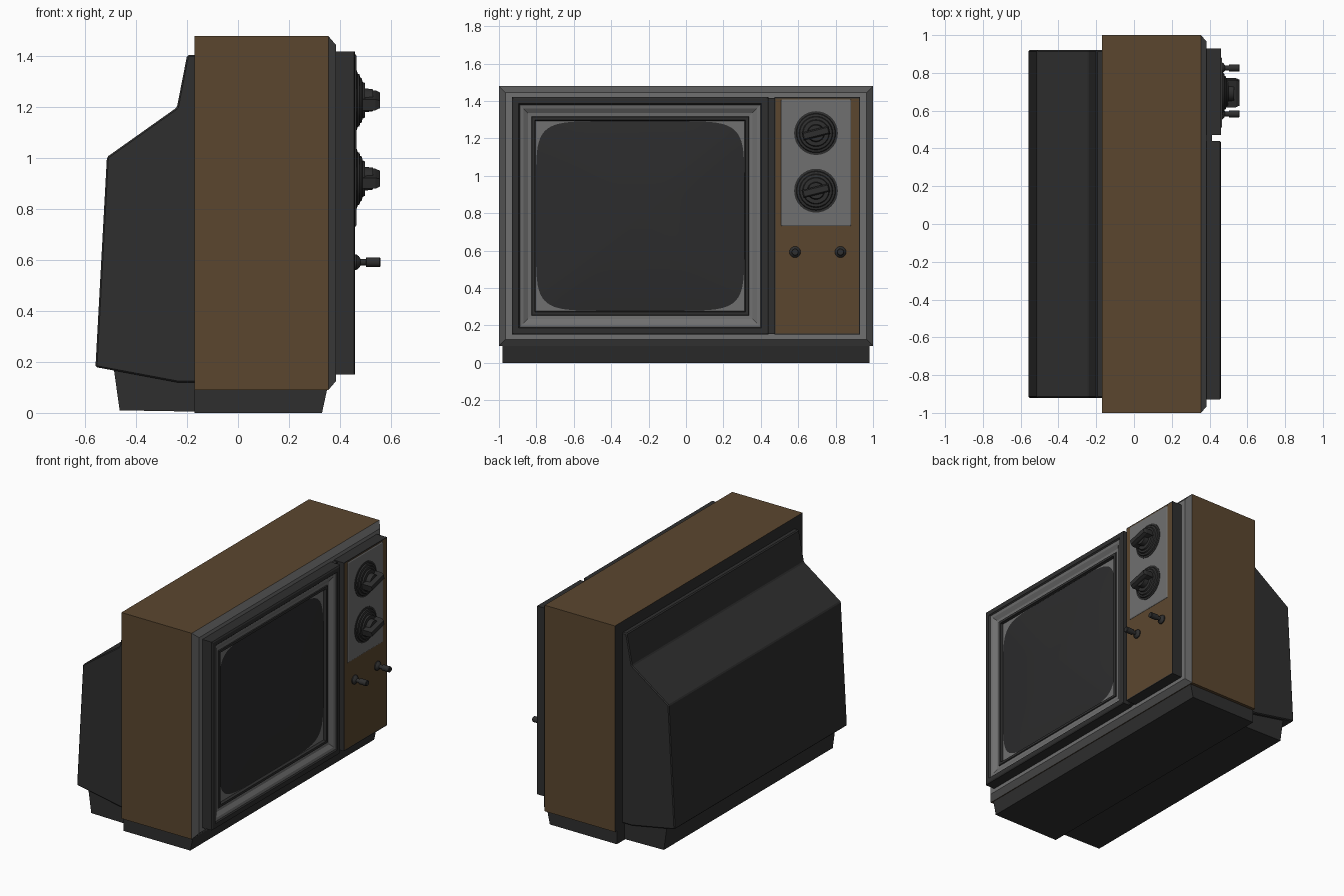
import bpy, bmesh, math

if "Cube" in bpy.data.objects:
    bpy.data.objects.remove(bpy.data.objects["Cube"])


def material(name, r, g, b):
    m = bpy.data.materials.new(name)
    m.diffuse_color = (r, g, b, 1)
    m.use_nodes = True
    m.node_tree.nodes["Principled BSDF"].inputs["Base Color"].default_value = m.diffuse_color
    return m


WOOD = material("brown wood", 0.105, 0.062, 0.028)
DARK = material("black plastic", 0.028, 0.028, 0.028)
GREY = material("silver trim", 0.16, 0.16, 0.16)
RIM = material("dark grey rim", 0.10, 0.10, 0.10)
GLASS = material("screen glass", 0.025, 0.025, 0.026)


def finish(name, bm, mats, smooth=False):
    bmesh.ops.recalc_face_normals(bm, faces=bm.faces[:])
    me = bpy.data.meshes.new(name)
    bm.to_mesh(me)
    bm.free()
    for m in mats:
        me.materials.append(m)
    ob = bpy.data.objects.new(name, me)
    bpy.context.collection.objects.link(ob)
    if smooth:
        bpy.ops.object.select_all(action='DESELECT')
        ob.select_set(True)
        bpy.context.view_layer.objects.active = ob
        bpy.ops.object.shade_smooth_by_angle(angle=math.radians(35))
    return ob


def bevel(ob, width, segments=1):
    mod = ob.modifiers.new("bevel", 'BEVEL')
    mod.width, mod.segments, mod.limit_method = width, segments, 'ANGLE'


def loft(name, rect, steps, mats, bands, caps):
    """Nested rectangles facing +x: steps are (inset, x); bands and caps are material indices."""
    y0, y1, z0, z1 = rect
    bm = bmesh.new()
    rings = [[bm.verts.new((x, y, z)) for y, z in
              ((y0 + d, z0 + d), (y1 - d, z0 + d), (y1 - d, z1 - d), (y0 + d, z1 - d))]
             for d, x in steps]
    for a, b, mi in zip(rings, rings[1:], bands):
        for i in range(4):
            j = (i + 1) % 4
            bm.faces.new((a[i], a[j], b[j], b[i])).material_index = mi
    bm.faces.new(rings[0]).material_index = caps[0]
    bm.faces.new(rings[-1]).material_index = caps[1]
    return finish(name, bm, mats)


def prism(name, profile, half, mat):
    """Side profile in x, z extruded across y."""
    bm = bmesh.new()
    f = bm.faces.new([bm.verts.new((x, -half, z)) for x, z in profile])
    ext = bmesh.ops.extrude_face_region(bm, geom=[f])["geom"]
    bmesh.ops.translate(bm, vec=(0, 2 * half, 0),
                        verts=[v for v in ext if isinstance(v, bmesh.types.BMVert)])
    return finish(name, bm, [mat])


def lathe(name, profile, y, z, mat, n=32):
    """Profile of (radius, x) turned about the x axis."""
    bm = bmesh.new()
    rings = [[bm.verts.new((x, y + r * math.cos(2 * math.pi * i / n),
                            z + r * math.sin(2 * math.pi * i / n))) for i in range(n)]
             for r, x in profile]
    for a, b in zip(rings, rings[1:]):
        for i in range(n):
            j = (i + 1) % n
            bm.faces.new((a[i], a[j], b[j], b[i]))
    bm.faces.new(rings[0])
    bm.faces.new(rings[-1])
    return finish(name, bm, [mat], True)


# Wooden cabinet with dark back and bevelled grey front rim
loft("cabinet", (-1, 1, 0.09, 1.48),
     [(0, -0.17), (0, 0.355), (0.035, 0.385), (0.075, 0.385)],
     [WOOD, DARK, RIM, GREY], [0, 2, 3], (1, 1))

# Rear housing and plinth
housing = prism("rear_housing", [(-0.16, 1.405), (-0.2, 1.405), (-0.24, 1.2), (-0.515, 1.005),
                                 (-0.56, 0.18), (-0.24, 0.12), (-0.16, 0.12)], 0.92, DARK)
bevel(housing, 0.006)
prism("front_plinth", [(-0.17, 0.092), (0.35, 0.092), (0.33, 0), (-0.17, 0)], 0.98, DARK)
prism("rear_plinth", [(-0.165, 0.13), (-0.24, 0.13), (-0.487, 0.167), (-0.465, 0.01),
                      (-0.165, 0.005)], 0.90, DARK)

# Dark backing behind the screen frame and control panel
loft("front_backing", (-0.925, 0.925, 0.155, 1.415), [(0, 0.38), (0, 0.412)], [DARK], [0], (0, 0))

# Stepped screen frame, ending in the grey mask
loft("screen_frame", (-0.93, 0.44, 0.15, 1.42),
     [(0, 0.385), (0, 0.455), (0.008, 0.46), (0.035, 0.46), (0.042, 0.452), (0.06, 0.448),
      (0.085, 0.432), (0.103, 0.43), (0.106, 0.436), (0.122, 0.436), (0.126, 0.418)],
     [DARK, GREY], [0, 0, 0, 0, 1, 1, 1, 0, 0, 0], (0, 1))

# Bulging screen glass with rounded corners
bm = bmesh.new()
N, RINGS = 64, 10
cy, cz, hy, hz, power = -0.245, 0.785, 0.557, 0.507, 2 / 7
prev = None
centre = bm.verts.new((0.45, cy, cz))
for k in range(1, RINGS + 1):
    t = k / RINGS
    ring = []
    for i in range(N):
        a = 2 * math.pi * (i + 0.5) / N
        c, s = math.cos(a), math.sin(a)
        ring.append(bm.verts.new((0.419 + 0.031 * (1 - t * t),
                                  cy + hy * t * math.copysign(abs(c) ** power, c),
                                  cz + hz * t * math.copysign(abs(s) ** power, s))))
    for i in range(N):
        j = (i + 1) % N
        bm.faces.new((prev[i], prev[j], ring[j], ring[i]) if prev else (centre, ring[i], ring[j]))
    prev = ring
finish("screen", bm, [GLASS], True)

# Control panel with wood face, and its silver plate
loft("control_panel", (0.472, 0.93, 0.15, 1.42), [(0, 0.385), (0, 0.46), (0.006, 0.46)],
     [DARK, WOOD], [0, 0], (0, 1))
plate = loft("control_plate", (0.507, 0.885, 0.73, 1.41), [(0, 0.458), (0.004, 0.465)],
             [GREY], [0], (0, 0))
bevel(plate, 0.003)

# Two channel dials, each with a tilted grip bar
for label, z in (("upper", 1.228), ("lower", 0.92)):
    lathe(label + "_dial", [(0.117, 0.462), (0.117, 0.468), (0.105, 0.469), (0.102, 0.477),
                            (0.09, 0.480), (0.086, 0.487), (0.072, 0.489), (0.068, 0.498),
                            (0.047, 0.499), (0.043, 0.53)], 0.695, z, DARK)
    grip = loft(label + "_dial_grip", (-0.074, 0.074, -0.022, 0.022),
                [(0, 0.488), (0, 0.54), (0.007, 0.558)], [DARK], [0, 0], (0, 0))
    grip.location = (0, 0.695, z)
    grip.rotation_euler.x = math.radians(14)

# Two small pull knobs
for label, y in (("left", 0.583), ("right", 0.826)):
    lathe(label + "_knob", [(0.03, 0.458), (0.03, 0.466), (0.024, 0.474), (0.013, 0.482),
                            (0.013, 0.502), (0.019, 0.504), (0.019, 0.556), (0.016, 0.559)],
          y, 0.592, DARK, 20)
